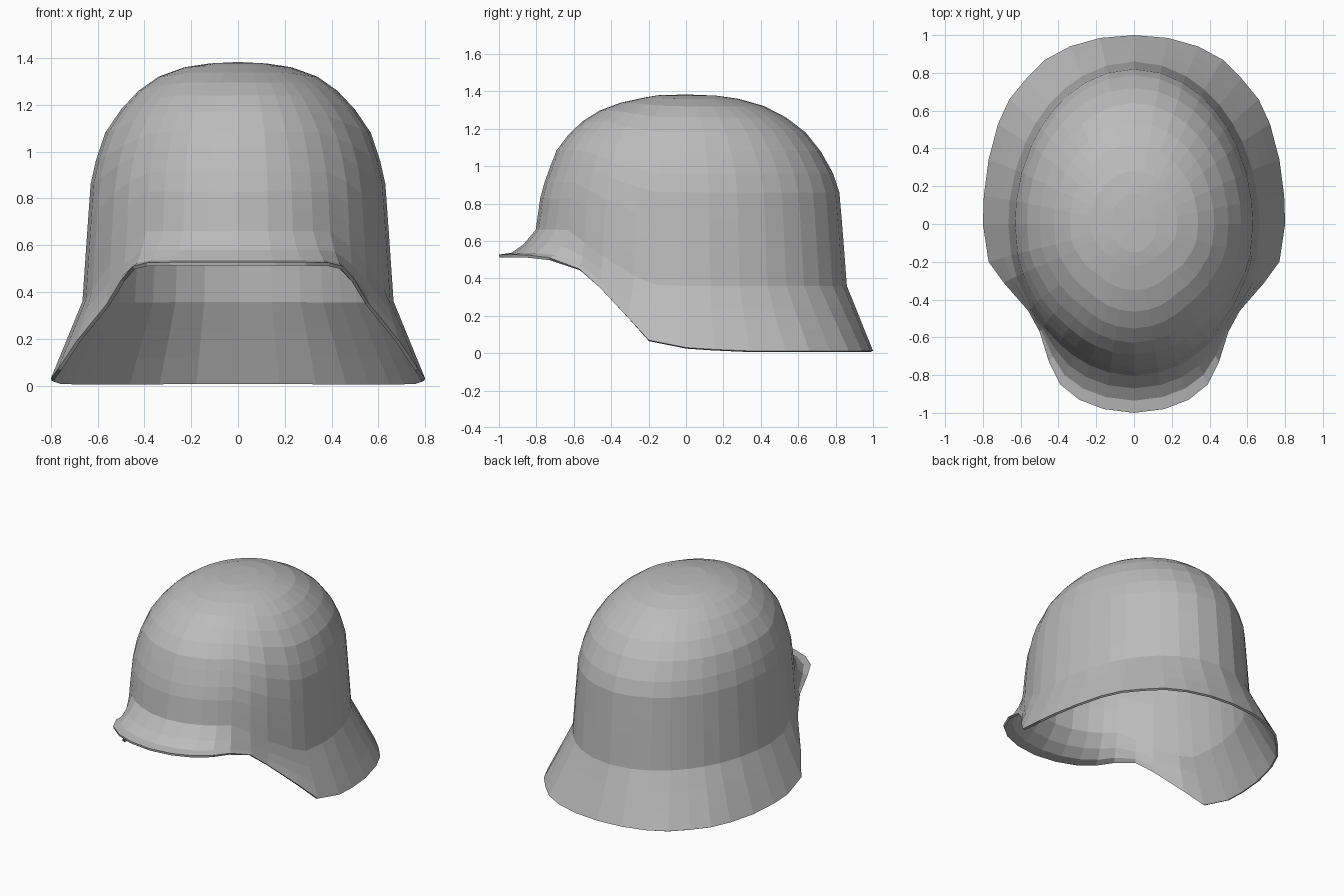
import bpy, bmesh, math

cube = bpy.data.objects.get("Cube")
if cube:
    bpy.data.objects.remove(cube)

# Half of the rim, from back to front: x, y, z
RIM = [(0, 1, .012), (.18, .985, .012), (.34, .94, .012), (.47, .87, .012),
       (.57, .77, .012), (.66, .66, .012), (.72, .53, .012), (.77, .34, .012),
       (.795, .15, .02), (.8, 0, .03), (.77, -.2, .07), (.69, -.31, .19),
       (.56, -.46, .35), (.5, -.57, .45), (.45, -.73, .51), (.39, -.85, .525),
       (.29, -.93, .527), (.16, -.98, .527), (0, -1, .527)]

# Dome profile: z, half width, back depth, front depth
DOME = [(.36, .665, .86, .82), (.65, .645, .838, .805), (.86, .63, .82, .775),
        (.96, .608, .787, .74), (1.08, .568, .72, .695), (1.18, .5, .64, .62),
        (1.26, .425, .535, .53), (1.32, .34, .42, .42), (1.36, .23, .28, .27),
        (1.377, .12, .16, .15)]
TOP = 1.383
LEVELS = [.36, .48, .6, .72] + [row[0] for row in DOME[2:]]


def dome_point(t, z):
    """Point on the dome at angle t (0 = back) and height z."""
    for low, high in zip(DOME, DOME[1:]):
        if z <= high[0]:
            break
    f = min(1, (z - low[0]) / (high[0] - low[0]))
    w, back, front = (a + (b - a) * f for a, b in zip(low[1:], high[1:]))
    c = math.cos(t)
    return (w * math.sin(t), c * (back if c > 0 else front), z)


def smooth(f):
    f = max(0, min(1, f))
    return f * f * (3 - 2 * f)


def column(x, y, z):
    """Points of one strip from the rim, over the flare, up the dome."""
    t = math.atan2(x / .8, y)
    front = smooth((-y - .15) / .6)
    crease_z = .36 + .3 * front
    crease = dome_point(t, crease_z)
    points = [(x, y, z)]
    for f in (.33, .66):
        p = [a + (b - a) * f for a, b in zip((x, y, z), crease)]
        p[2] -= .035 * front
        points.append(p)
    for level in LEVELS:
        f = (level - LEVELS[0]) / (TOP - LEVELS[0])
        points.append(dome_point(t, crease_z + (TOP - crease_z) * f))
    return points


# Shell surface: strips all round, closed by a fan at the crown
full_rim = RIM + [(-x, y, z) for x, y, z in RIM[-2:0:-1]]
bm = bmesh.new()
strips = [[bm.verts.new(p) for p in column(*r)] for r in full_rim]
crown = bm.verts.new((0, 0, TOP))
for a, b in zip(strips, strips[1:] + strips[:1]):
    for i in range(len(a) - 1):
        bm.faces.new((a[i], a[i + 1], b[i + 1], b[i]))
    bm.faces.new((a[-1], crown, b[-1]))
bmesh.ops.recalc_face_normals(bm, faces=bm.faces)
if crown.normal.z < 0 or max(bm.faces, key=lambda f: f.calc_center_median().z).normal.z < 0:
    bmesh.ops.reverse_faces(bm, faces=bm.faces)

mesh = bpy.data.meshes.new("helmet_shell")
bm.to_mesh(mesh)
bm.free()
shell = bpy.data.objects.new("helmet_shell", mesh)
bpy.context.scene.collection.objects.link(shell)

# Thin sheet thickness, grown inwards
sheet = shell.modifiers.new("sheet_thickness", 'SOLIDIFY')
sheet.thickness = .015
sheet.offset = -1

# Plain grey metal
grey = bpy.data.materials.new("plain_grey")
grey.use_nodes = True
colour = (.5, .5, .5, 1)
grey.diffuse_color = colour
grey.node_tree.nodes["Principled BSDF"].inputs["Base Color"].default_value = colour
mesh.materials.append(grey)
